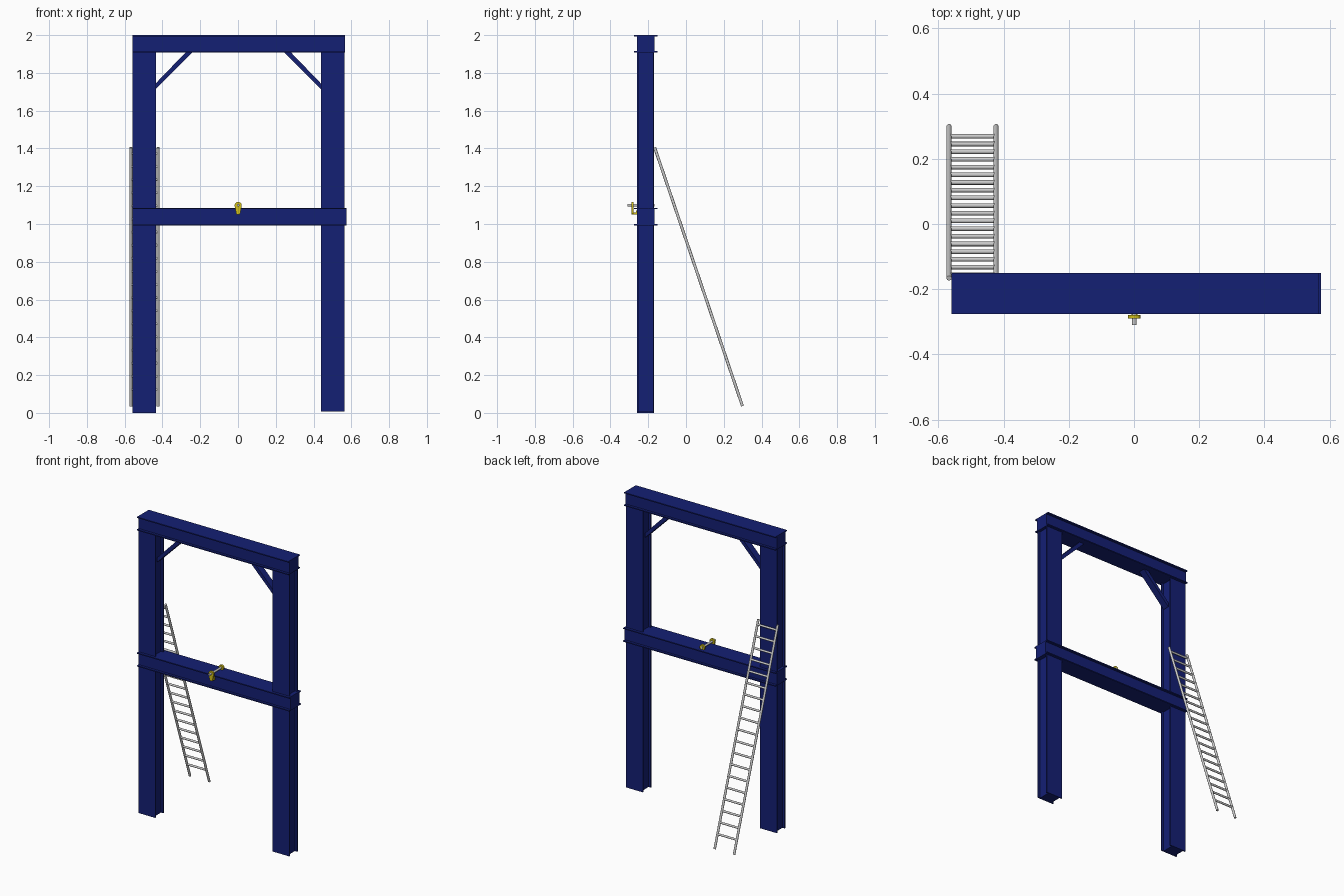
import bpy, bmesh
from math import cos, sin, pi
from mathutils import Vector, Matrix

if "Cube" in bpy.data.objects:
    bpy.data.objects.remove(bpy.data.objects["Cube"])


def material(name, rgb):
    m = bpy.data.materials.new(name)
    m.diffuse_color = (*rgb, 1)
    m.use_nodes = True
    m.node_tree.nodes["Principled BSDF"].inputs["Base Color"].default_value = m.diffuse_color
    return m


BLUE = material("blue_steel", (0.007, 0.014, 0.175))
YELLOW = material("yellow_paint", (0.65, 0.53, 0.01))


def finish(name, bm, mat=None, smooth=False):
    bmesh.ops.recalc_face_normals(bm, faces=bm.faces)
    me = bpy.data.meshes.new(name)
    bm.to_mesh(me)
    bm.free()
    ob = bpy.data.objects.new(name, me)
    bpy.context.collection.objects.link(ob)
    if mat:
        me.materials.append(mat)
    if smooth:
        bpy.context.view_layer.objects.active = ob
        ob.select_set(True)
        bpy.ops.object.shade_smooth_by_angle()
        ob.select_set(False)
    return ob


def extrude(name, profile, origin, u, v, vec, mat):
    """Sweep a 2D profile (axes u, v) from origin along vec."""
    bm = bmesh.new()
    o, u, v = Vector(origin), Vector(u), Vector(v)
    f = bm.faces.new([bm.verts.new(o + u * a + v * b) for a, b in profile])
    r = bmesh.ops.extrude_face_region(bm, geom=[f])
    bmesh.ops.translate(bm, vec=Vector(vec), verts=[
        e for e in r["geom"] if isinstance(e, bmesh.types.BMVert)])
    return finish(name, bm, mat)


def add_rod(bm, a, b, r, n=16):
    a, b = Vector(a), Vector(b)
    d = b - a
    mx = Matrix.Translation((a + b) / 2) @ d.to_track_quat('Z', 'Y').to_matrix().to_4x4()
    bmesh.ops.create_cone(bm, cap_ends=True, segments=n, radius1=r, radius2=r,
                          depth=d.length, matrix=mx)


def i_profile(w, h, web, t=0.007):
    """Thick-web flanged section: w across the flanges, h over both flanges."""
    a, b, c = w / 2, h / 2, web / 2
    half = [(a, b), (a, b - t), (c, b - t), (c, t - b), (a, t - b), (a, -b)]
    return half + [(-x, -y) for x, y in half]


YC = -0.2135
X, Y, Z = (1, 0, 0), (0, 1, 0), (0, 0, 1)

# Columns with flanges facing front and back
for side, x, z0 in (("left", -0.4965, 0), ("right", 0.501, 0.008)):
    extrude(side + "_column", i_profile(0.124, 0.09, 0.091), (x, YC, z0), X, Y,
            (0, 0, 1.915 - z0), BLUE)

# Horizontal beams
for name, z0, z1, x1 in (("top_beam", 1.909, 2.0, 0.567), ("middle_beam", 0.993, 1.086, 0.574)):
    extrude(name, i_profile(0.125, z1 - z0, 0.092), (-0.559, YC, (z0 + z1) / 2), Y, Z,
            (x1 + 0.559, 0, 0), BLUE)

# Diagonal corner braces
for side, s, dx in (("left", -1, 0), ("right", 1, 0.003)):
    prof = [(s * 0.437 + dx, 1.712), (s * 0.437 + dx, 1.743),
            (s * 0.274 + dx, 1.912), (s * 0.238 + dx, 1.912)]
    extrude(side + "_brace", prof, (0, YC - 0.023, 0), X, Z, (0, 0.046, 0), BLUE)

# Leaning ladder
TOP, FOOT = Vector((0, -0.166, 1.405)), Vector((0, 0.299, 0.036))
for side, x in (("left", -0.567), ("right", -0.423)):
    bm = bmesh.new()
    add_rod(bm, TOP + Vector((x, 0, 0)), FOOT + Vector((x, 0, 0)), 0.0078)
    finish("ladder_%s_rail" % side, bm, None, True)
bm = bmesh.new()
for i in range(19):
    p = FOOT.lerp(TOP, 0.065 + i * 0.0507)
    add_rod(bm, p + Vector((-0.567, 0, 0)), p + Vector((-0.423, 0, 0)), 0.007)
finish("ladder_rungs", bm, None, True)

# Beam clamp: tapered plate, jaw on the beam side, bolt and rear nut plate
ZB = 1.099
plate = [(0.019 * cos(a), 0.018 * sin(a)) for a in [-0.2 + i * (pi + 0.4) / 12 for i in range(13)]]
plate += [(-0.010, -0.044), (-0.005, -0.049), (0.005, -0.049), (0.010, -0.044)]
extrude("clamp_plate", plate, (0.001, -0.289, ZB), X, Z, (0, 0.010, 0), YELLOW)
jaw = [(-0.287, 1.050), (-0.255, 1.050), (-0.255, 1.072), (-0.264, 1.072),
       (-0.266, 1.061), (-0.287, 1.061)]
extrude("clamp_jaw", jaw, (-0.008, 0, 0), Y, Z, (0.018, 0, 0), YELLOW)
bm = bmesh.new()
add_rod(bm, (0.001, -0.309, ZB), (0.001, -0.168, ZB), 0.007)
finish("clamp_bolt", bm, None, True)
bm = bmesh.new()
add_rod(bm, (0.001, -0.184, ZB), (0.001, -0.171, ZB), 0.018, 20)
finish("clamp_rear_plate", bm, YELLOW, True)
